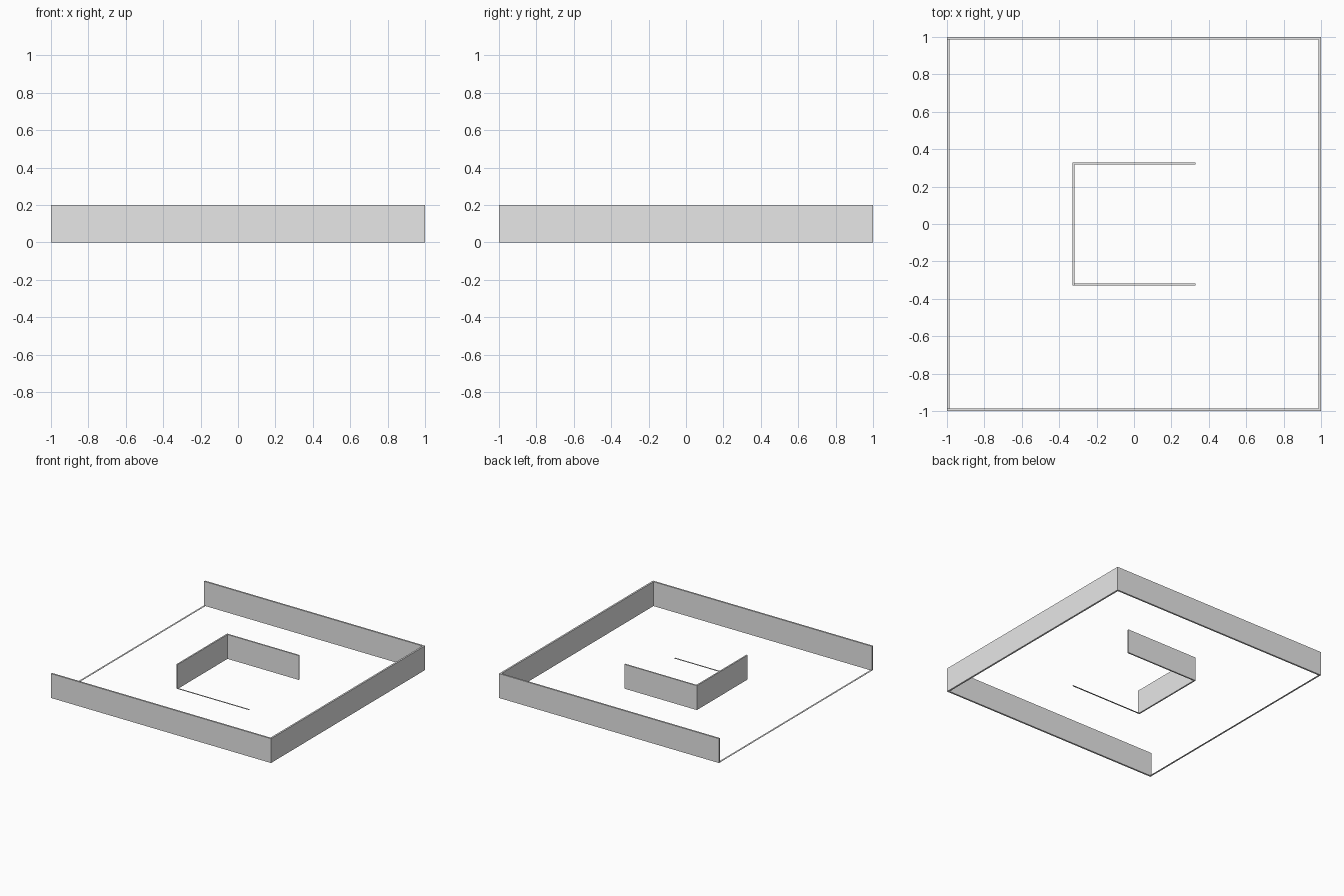
import bpy
import bmesh

if "Cube" in bpy.data.objects:
    bpy.data.objects.remove(bpy.data.objects["Cube"], do_unlink=True)

# Single plain grey
grey = bpy.data.materials.new("plain grey")
grey.use_nodes = True
GREY = (0.8, 0.8, 0.8, 1.0)
grey.diffuse_color = GREY
grey.node_tree.nodes["Principled BSDF"].inputs["Base Color"].default_value = GREY

HEIGHT = 0.2
STRIP = 0.002


def extrude_footprint(name, points, height):
    """Raise a counter-clockwise floor outline into a solid."""
    bm = bmesh.new()
    floor = bm.faces.new([bm.verts.new((x, y, 0)) for x, y in points])
    raised = bmesh.ops.extrude_face_region(bm, geom=[floor], use_keep_orig=True)
    top = [v for v in raised["geom"] if isinstance(v, bmesh.types.BMVert)]
    bmesh.ops.translate(bm, verts=top, vec=(0, 0, height))
    bmesh.ops.recalc_face_normals(bm, faces=bm.faces)
    mesh = bpy.data.meshes.new(name)
    bm.to_mesh(mesh)
    bm.free()
    mesh.materials.append(grey)
    obj = bpy.data.objects.new(name, mesh)
    bpy.context.collection.objects.link(obj)
    return obj


# Outer enclosure: three walls, open on the -x side
r, t = 1.0, 0.014
i = r - t
extrude_footprint("outer_walls", [(-r, -r), (r, -r), (r, r), (-r, r),
                                  (-r, i), (i, i), (i, -i), (-r, -i)], HEIGHT)

# Flat sill closing the outer square at floor level
extrude_footprint("outer_sill", [(-r, -i), (-i, -i), (-i, i), (-r, i)], STRIP)

# Inner enclosure: two walls meeting at the back corner
r, t = 0.33, 0.012
i = r - t
extrude_footprint("inner_walls", [(-r, -r), (-i, -r), (-i, i),
                                  (r, i), (r, r), (-r, r)], HEIGHT)

# Flat sill along the front of the inner enclosure
extrude_footprint("inner_sill", [(-i, -r), (r, -r), (r, -i), (-i, -i)], STRIP)
